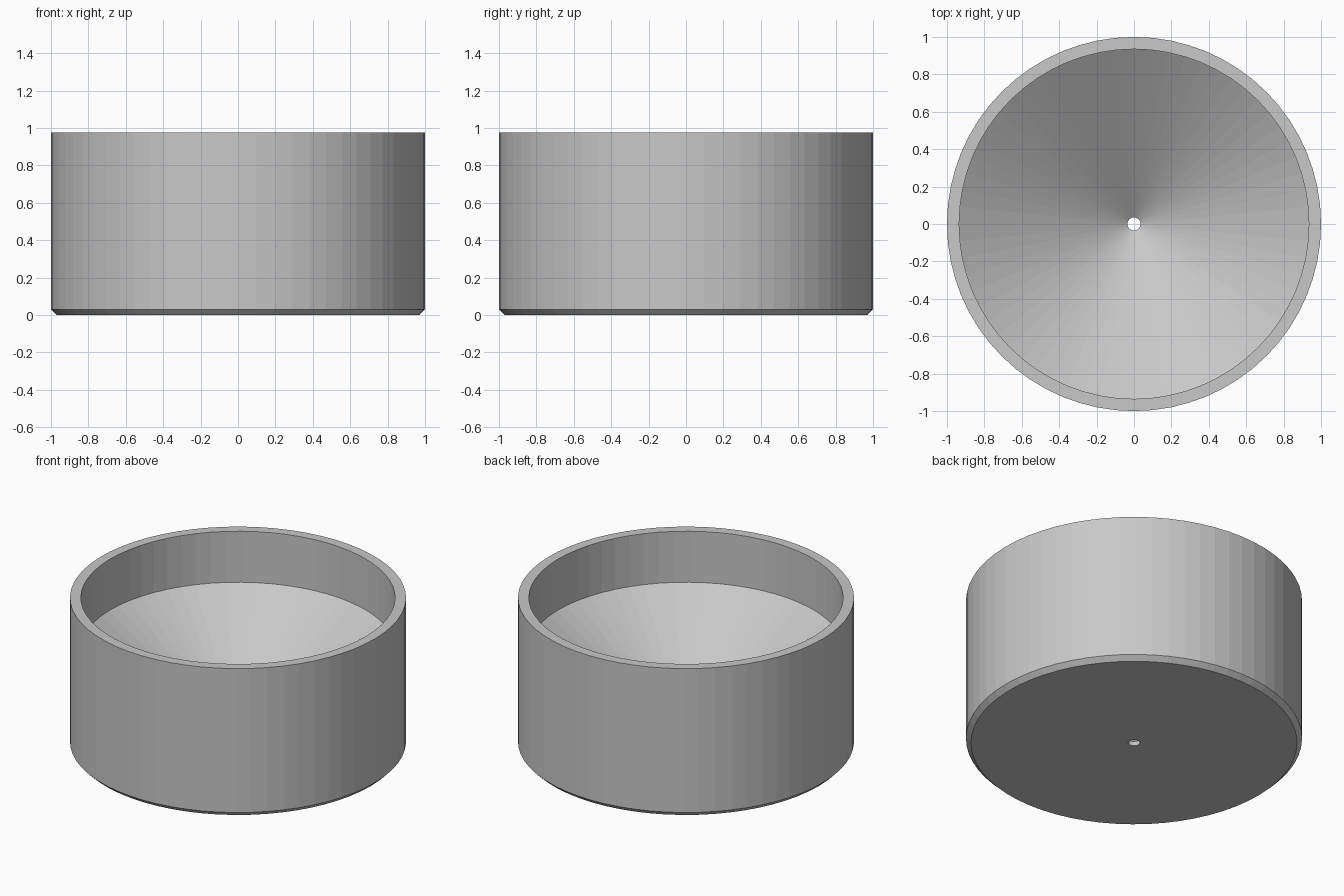
import bpy
import bmesh
import math

SIDES = 64

cube = bpy.data.objects.get("Cube")
if cube:
    bpy.data.objects.remove(cube, do_unlink=True)


def make_material(name, colour):
    mat = bpy.data.materials.new(name)
    mat.use_nodes = True
    mat.diffuse_color = colour
    mat.node_tree.nodes["Principled BSDF"].inputs["Base Color"].default_value = colour
    return mat


def lathe(name, profile, mat):
    """Revolve a closed (radius, height) profile around the z axis."""
    bm = bmesh.new()
    rings = []
    for radius, height in profile:
        angles = [2 * math.pi * i / SIDES for i in range(SIDES)]
        rings.append([bm.verts.new((radius * math.cos(a), radius * math.sin(a), height))
                      for a in angles])
    for k, lower in enumerate(rings):
        upper = rings[(k + 1) % len(rings)]
        for i in range(SIDES):
            j = (i + 1) % SIDES
            bm.faces.new((lower[i], lower[j], upper[j], upper[i]))
    bmesh.ops.recalc_face_normals(bm, faces=bm.faces)
    mesh = bpy.data.meshes.new(name)
    bm.to_mesh(mesh)
    bm.free()
    mesh.materials.append(mat)
    obj = bpy.data.objects.new(name, mesh)
    bpy.context.collection.objects.link(obj)
    return obj


grey = make_material("neutral grey", (0.58, 0.58, 0.58, 1))

# Cup section: chamfered base, outer wall, rim, inner wall, cone floor, drain hole
cup_profile = [
    (0.035, 0), (0.97, 0), (1, 0.03), (1, 0.975),
    (0.935, 0.975), (0.935, 0.64), (0.035, 0.03),
]
lathe("funnel_cup", cup_profile, grey)
